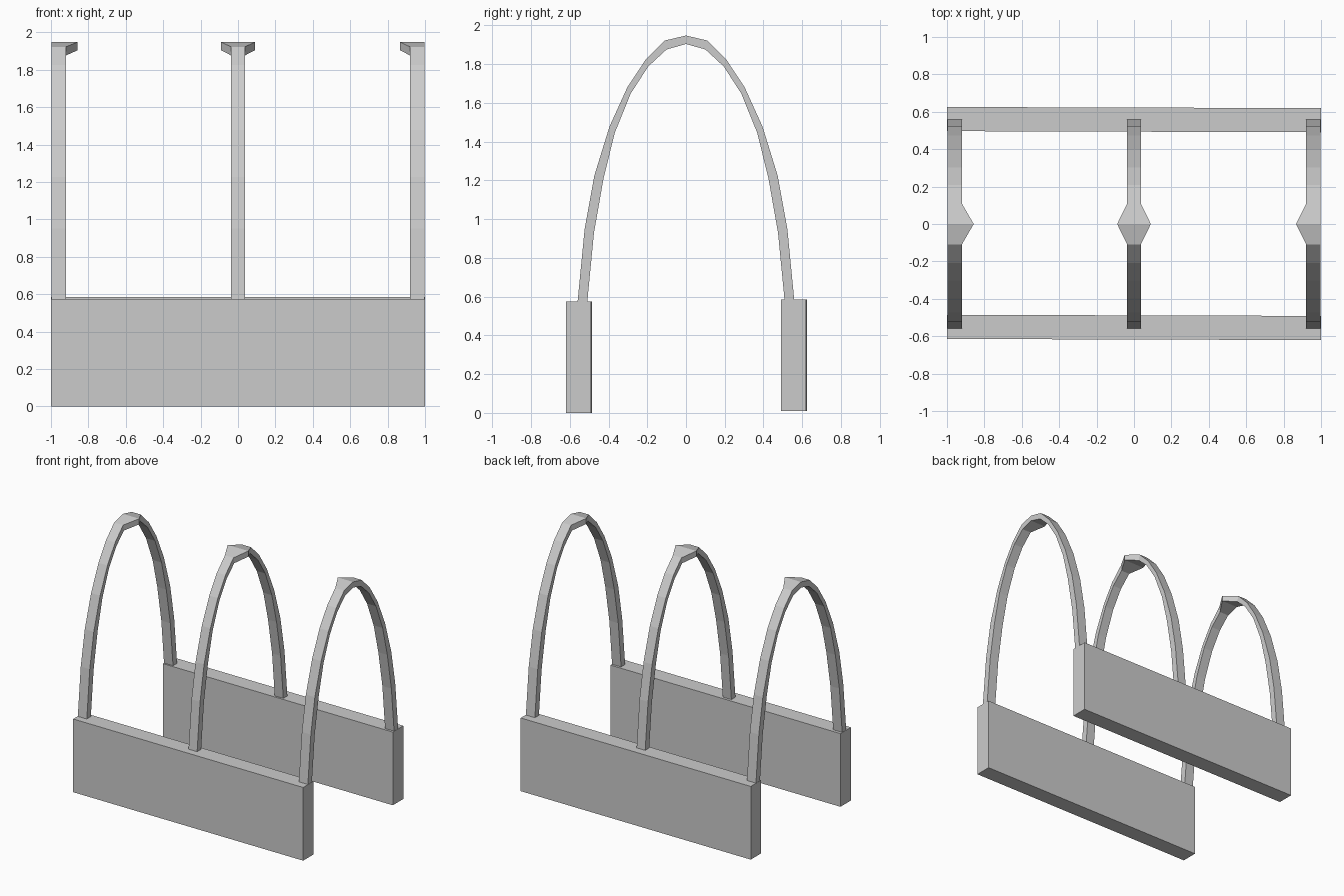
import bpy, bmesh

if "Cube" in bpy.data.objects:
    bpy.data.objects.remove(bpy.data.objects["Cube"])

# Half profile of the arch in (y, z), from the foot up to just before the crown
OUTER = [(0.56, 0.57), (0.523, 0.951), (0.473, 1.225), (0.395, 1.478),
         (0.303, 1.68), (0.208, 1.824), (0.109, 1.922)]
INNER = [(0.51, 0.57), (0.475, 0.93), (0.425, 1.214), (0.367, 1.447),
         (0.285, 1.649), (0.195, 1.788), (0.1, 1.876)]
CROWN_OUTER, CROWN_INNER = (0.0, 1.948), (0.0, 1.904)


def make_object(name, bm):
    bmesh.ops.recalc_face_normals(bm, faces=bm.faces)
    mesh = bpy.data.meshes.new(name)
    bm.to_mesh(mesh)
    bm.free()
    obj = bpy.data.objects.new(name, mesh)
    bpy.context.collection.objects.link(obj)
    return obj


def full_path(half, crown):
    return [(-y, z) for y, z in half] + [crown] + half[::-1]


def arch(name, x0, x1, crown_x0, crown_x1):
    """Sweep a rectangular section along the arch, widened at the crown."""
    bm = bmesh.new()
    rings = []
    for o, i in zip(full_path(OUTER, CROWN_OUTER), full_path(INNER, CROWN_INNER)):
        a, b = (crown_x0, crown_x1) if o == CROWN_OUTER else (x0, x1)
        rings.append([bm.verts.new((x, *p)) for x, p in
                      ((a, o), (b, o), (b, i), (a, i))])
    for r, s in zip(rings, rings[1:]):
        for k in range(4):
            n = (k + 1) % 4
            bm.faces.new((r[k], r[n], s[n], s[k]))
    bm.faces.new(rings[0])
    bm.faces.new(rings[-1])
    return make_object(name, bm)


def wall(name, y, z0, z1, yaw):
    bm = bmesh.new()
    bmesh.ops.create_cube(bm, size=1)
    bmesh.ops.scale(bm, vec=(2.0, 0.129, z1 - z0), verts=bm.verts)
    obj = make_object(name, bm)
    obj.location = (0, y, (z0 + z1) / 2)
    obj.rotation_euler.z = yaw
    return obj


# Long low side walls, very slightly out of square
wall("front_wall", -0.553, 0.0, 0.574, -0.003)
wall("back_wall", 0.558, 0.01, 0.584, -0.003)

# Three arches; the end ones flare only inwards at the crown
arch("left_arch", -0.998, -0.92, -0.998, -0.857)
arch("middle_arch", -0.037, 0.037, -0.09, 0.09)
arch("right_arch", 0.92, 0.998, 0.866, 0.998)
